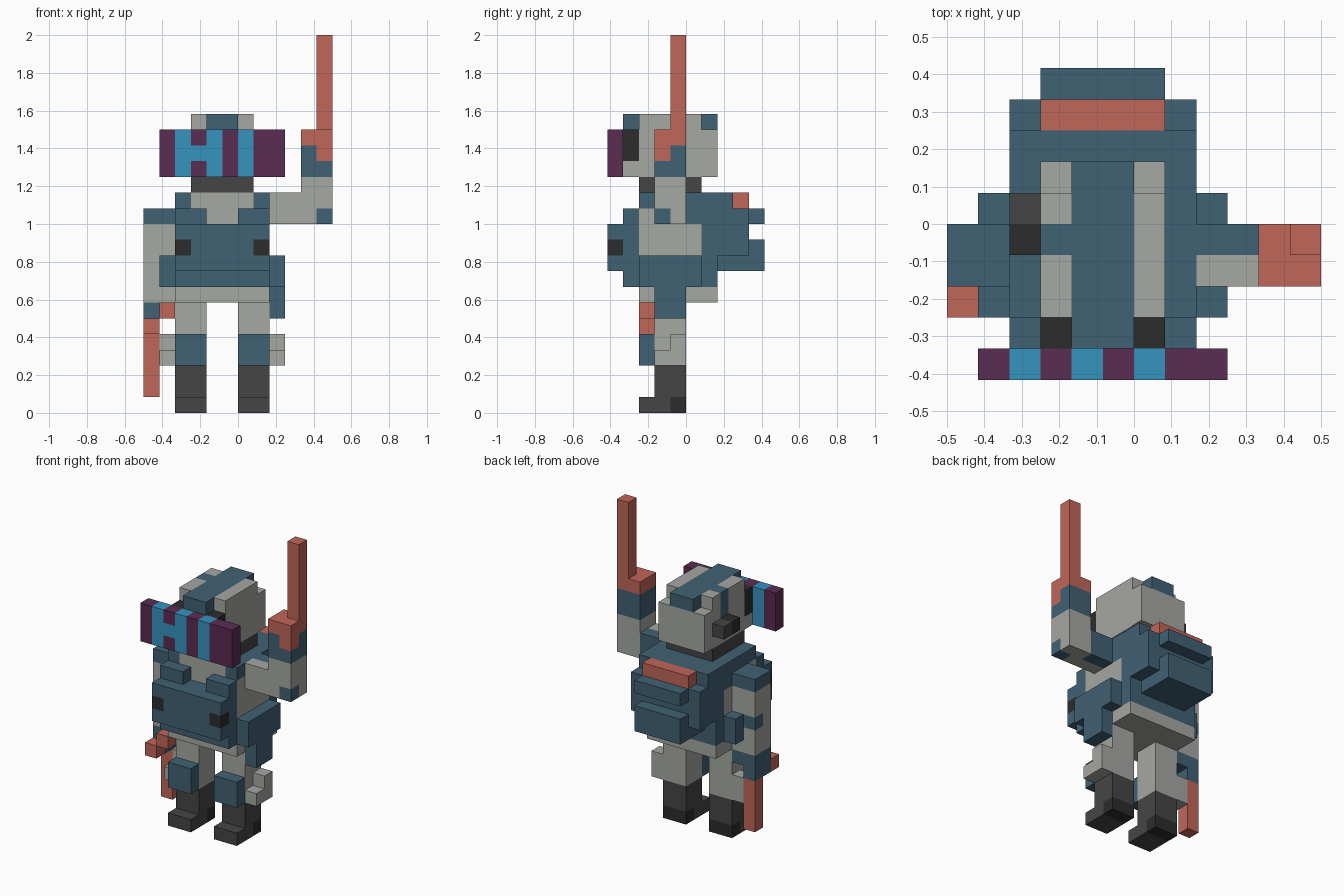
import bpy, bmesh
from mathutils import Vector

if "Cube" in bpy.data.objects:
    bpy.data.objects.remove(bpy.data.objects["Cube"])

U = 1 / 12  # one block
MID = -1    # mirror plane of the body, in blocks


def material(name, hexa):
    lin = [((c / 255 + 0.055) / 1.055) ** 2.4 for c in bytes.fromhex(hexa)]
    m = bpy.data.materials.new(name)
    m.use_nodes = True
    m.diffuse_color = (*lin, 1)
    bsdf = next(n for n in m.node_tree.nodes if n.type == 'BSDF_PRINCIPLED')
    bsdf.inputs["Base Color"].default_value = (*lin, 1)
    bsdf.inputs["Roughness"].default_value = 0.9
    return m


BLUE = material("slate blue", "406173")
GREY = material("light grey", "A6A8A3")
RED = material("brick red", "C06658")
DARK = material("dark grey", "454545")
BLACK = material("near black", "2C2C2C")
PURPLE = material("plum", "5A2C52")
CYAN = material("sky blue", "3593BF")


def part(name, mat, *boxes, mirror=False):
    """Boxes are (x0, x1, y0, y1, z0, z1) in blocks."""
    boxes = list(boxes)
    if mirror:
        boxes += [(2 * MID - b[1], 2 * MID - b[0], *b[2:]) for b in boxes]
    bm = bmesh.new()
    for x0, x1, y0, y1, z0, z1 in boxes:
        cube = bmesh.ops.create_cube(bm, size=1)["verts"]
        bmesh.ops.scale(bm, verts=cube, vec=Vector((x1 - x0, y1 - y0, z1 - z0)) * U)
        bmesh.ops.translate(bm, verts=cube,
                            vec=Vector((x0 + x1, y0 + y1, z0 + z1)) * U / 2)
    mesh = bpy.data.meshes.new(name)
    bm.to_mesh(mesh)
    bm.free()
    mesh.materials.append(mat)
    bpy.context.collection.objects.link(bpy.data.objects.new(name, mesh))


# Legs and boots
part("boots", DARK, (0, 2, -2, 0, 1, 3), (0, 2, -3, -1, 0, 1), mirror=True)
part("boot_heels", BLACK, (0, 2, -1, 0, 0, 1), mirror=True)
part("legs", GREY, (0, 2, -2, 0, 3, 7), mirror=True)
part("knee_pads", BLUE, (0, 2, -3, -2, 3, 5), mirror=True)
part("leg_side_guards", GREY, (2, 3, -2, -1, 3, 4), (2, 3, -1, 0, 3, 5), mirror=True)

# Torso
part("hips", GREY, (-4, 2, -3, 2, 7, 8))
part("belt", BLUE, (-5, 3, -3, 1, 8, 10), (-4, 2, 1, 2, 8, 10))
part("holster", BLUE, (2, 3, -2, 0, 6, 8))
part("chest", GREY, (-4, 2, -3, 1, 10, 12), (-4, 2, -3, 0, 12, 13),
     (-3, 1, 0, 1, 12, 13), (-3, 1, -3, 1, 13, 14))
part("shoulder_straps", BLUE, (1, 2, -3, 1, 13, 14), (1, 2, 0, 1, 12, 13), mirror=True)

# Chest bag
part("chest_bag", BLUE, (-4, 2, -4, -3, 8, 12), (-4, 2, -5, -4, 9, 10),
     (-3, 1, -5, -4, 10, 11), (-4, 2, -5, -4, 11, 12))
part("chest_bag_buckles", BLACK, (1, 2, -5, -4, 10, 11), mirror=True)
part("chest_pads", BLUE, (0, 2, -4, -3, 12, 13), mirror=True)

# Backpack
part("backpack", BLUE, (-4, 2, 1, 4, 10, 13), (-4, 2, 1, 3, 13, 14))
part("backpack_pockets", BLUE, (-3, 1, 4, 5, 12, 13), (-3, 1, 4, 5, 9, 11),
     (-3, 1, 2, 4, 9, 10))
part("backpack_roll", RED, (-3, 1, 3, 4, 13, 14))

# Raised left arm
part("left_upper_arm_front", GREY, (2, 4, -2, -1, 12, 14))
part("left_upper_arm_back", BLUE, (2, 4, -1, 0, 12, 14))
part("left_forearm", GREY, (4, 6, -2, 0, 13, 15), (4, 5, -2, 0, 12, 13),
     (5, 6, -1, 0, 12, 13))
part("left_elbow_pad", BLUE, (5, 6, -2, -1, 12, 13))
part("left_glove", BLUE, (4, 6, -2, 0, 15, 16), (4, 5, -2, 0, 16, 17),
     (5, 6, -1, 0, 16, 17))
part("left_baton", RED, (5, 6, -2, -1, 16, 17), (4, 6, -2, 0, 17, 18),
     (5, 6, -1, 0, 18, 24))

# Lowered right arm
part("right_shoulder", BLUE, (-6, -4, -2, 0, 12, 13))
part("right_arm", GREY, (-6, -4, -2, 0, 10, 12), (-5, -4, -2, 0, 9, 10),
     (-6, -5, -2, -1, 9, 10), (-6, -4, -2, 0, 7, 9))
part("right_elbow_pad", BLUE, (-6, -5, -1, 0, 9, 10))
part("right_glove", BLUE, (-6, -4, -2, 0, 6, 7), (-6, -5, -2, 0, 5, 6))
part("right_baton", RED, (-6, -5, -1, 0, 1, 5), (-6, -5, -3, -2, 5, 6),
     (-5, -4, -3, -2, 6, 7))

# Head
part("neck", DARK, (-3, 1, -3, 1, 14, 15))
part("head", GREY, (-2, 1, -3, 2, 15, 18), (-3, -2, -3, -1, 15, 19),
     (-3, -2, 0, 2, 15, 18), (-3, -2, 0, 1, 18, 19), (-3, -2, -1, 0, 15, 17),
     (0, 1, -3, 1, 18, 19), (-3, 1, -4, -3, 15, 16))
part("head_crest", BLUE, (-2, 0, -4, 2, 18, 19))
part("head_side_strap", BLUE, (-3, -2, -1, 0, 17, 19))
part("earpiece_back", DARK, (-4, -3, 0, 1, 16, 17))
part("earpiece_front", BLACK, (-4, -3, -1, 0, 16, 17))
part("goggle_frame", BLACK, (-3, 1, -4, -3, 16, 18))

# Striped visor
part("visor_plum", PURPLE, (-5, -4, -5, -4, 15, 18), (-3, -2, -5, -4, 15, 16),
     (-3, -2, -5, -4, 17, 18), (-1, 0, -5, -4, 15, 18), (1, 3, -5, -4, 15, 18))
part("visor_sky", CYAN, (-4, -3, -5, -4, 15, 18), (-3, -2, -5, -4, 16, 17),
     (-2, -1, -5, -4, 15, 18), (0, 1, -5, -4, 15, 18))
